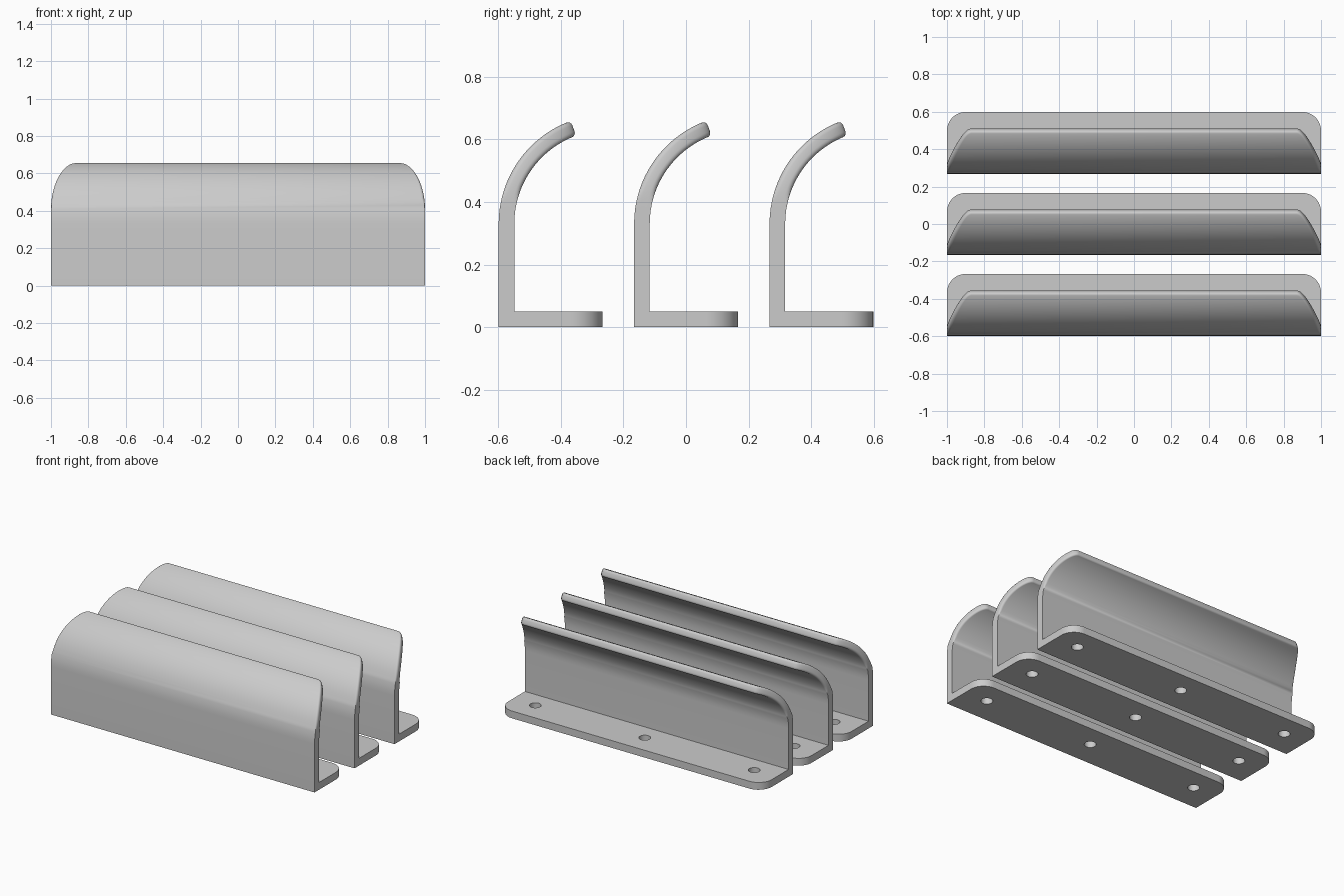
import bpy, bmesh
from math import sin, cos, asin, radians, pi

if "Cube" in bpy.data.objects:
    bpy.data.objects.remove(bpy.data.objects["Cube"])

PITCH, THICK, DEPTH = 0.433, 0.05, 0.332   # bracket spacing, sheet thickness, base depth
R, BEND_Z, ROUND = 0.35, 0.33, 0.015       # bend radius, bend start height, lip rounding

grey = bpy.data.materials.new("light_grey")
grey.diffuse_color = (0.6, 0.6, 0.6, 1)
grey.use_nodes = True
grey.node_tree.nodes["Principled BSDF"].inputs["Base Color"].default_value = grey.diffuse_color


def wall_rows(e):
    """Half width, bend angle and height of each row, with the rim inset by e."""
    rows = [(1, 0, 0), (1, 0, BEND_Z)]
    start = asin((0.41 - BEND_Z) / R)
    rows += [(1, start * f, BEND_Z) for f in (0.33, 0.66)]
    for i in range(21):
        t = radians(90) * i / 20
        k = e * min(1, i / 3)
        ang = asin((0.41 + 0.249 * sin(t) - BEND_Z) / R) - k * sin(t) / R
        rows.append((0.87 + (0.13 - k) * cos(t), ang, BEND_Z))
    return rows


def make_wall():
    # layers through the sheet, with rounded rim on both sides
    arc = [(ROUND * (1 - cos(a)), ROUND * (1 - sin(a)))
           for a in (radians(22.5 * i) for i in range(5))]
    layers = arc + [(THICK - d, e) for d, e in reversed(arc)]
    bm = bmesh.new()
    grid = []
    for d, e in layers:
        grid.append([[bm.verts.new((s * w, R - (R - d) * cos(a), z + (R - d) * sin(a)))
                      for s in (-1, 1)] for w, a, z in wall_rows(e)])
    n = len(grid[0])
    # outer and inner skins
    for layer in (grid[0], grid[-1]):
        for p, q in zip(layer, layer[1:]):
            bm.faces.new((p[0], p[1], q[1], q[0]))
    # side edges, bottom and top lip
    for g, h in zip(grid, grid[1:]):
        for i in range(n - 1):
            for s in (0, 1):
                bm.faces.new((g[i][s], g[i + 1][s], h[i + 1][s], h[i][s]))
        for i in (0, n - 1):
            bm.faces.new((g[i][0], g[i][1], h[i][1], h[i][0]))
    bmesh.ops.recalc_face_normals(bm, faces=bm.faces)
    me = bpy.data.meshes.new("curved_wall")
    bm.to_mesh(me)
    bm.free()
    ob = bpy.data.objects.new("curved_wall", me)
    bpy.context.collection.objects.link(ob)
    return ob


def make_base():
    # outline with two rounded corners, plus three screw holes
    c = 0.1
    right = [(1 - c + c * cos(a), DEPTH - c + c * sin(a))
             for a in (pi / 2 * i / 12 for i in range(13))]
    loops = [[(-1, THICK), (1, THICK)] + right + [(-x, y) for x, y in reversed(right)]]
    for hx in (-0.83, 0, 0.83):
        loops.append([(hx + 0.037 * cos(2 * pi * i / 32), 0.18 + 0.037 * sin(2 * pi * i / 32))
                      for i in range(32)])
    cu = bpy.data.curves.new("base_flange", 'CURVE')
    cu.dimensions, cu.fill_mode, cu.extrude = '2D', 'BOTH', THICK / 2
    for pts in loops:
        sp = cu.splines.new('POLY')
        sp.points.add(len(pts) - 1)
        for p, (x, y) in zip(sp.points, pts):
            p.co = (x, y, 0, 1)
        sp.use_cyclic_u = True
    ob = bpy.data.objects.new("base_flange", cu)
    bpy.context.collection.objects.link(ob)
    select(ob)
    bpy.ops.object.convert(target='MESH')
    ob = bpy.context.object
    # weld the caps to the sides
    bm = bmesh.new()
    bm.from_mesh(ob.data)
    bmesh.ops.remove_doubles(bm, verts=bm.verts, dist=1e-5)
    bmesh.ops.recalc_face_normals(bm, faces=bm.faces)
    bm.to_mesh(ob.data)
    bm.free()
    return ob


def select(ob):
    bpy.ops.object.select_all(action='DESELECT')
    ob.select_set(True)
    bpy.context.view_layer.objects.active = ob


# three identical brackets in a row
for part, height in ((make_wall(), 0), (make_base(), THICK / 2)):
    part.data.materials.clear()
    part.data.materials.append(grey)
    select(part)
    bpy.ops.object.shade_smooth_by_angle(angle=radians(35))
    name = part.name
    for i in range(3):
        ob = part if i == 0 else part.copy()
        if i:
            bpy.context.collection.objects.link(ob)
        ob.name = f"{name}_{i + 1}"
        ob.location = (0, -0.599 + PITCH * i, height)
